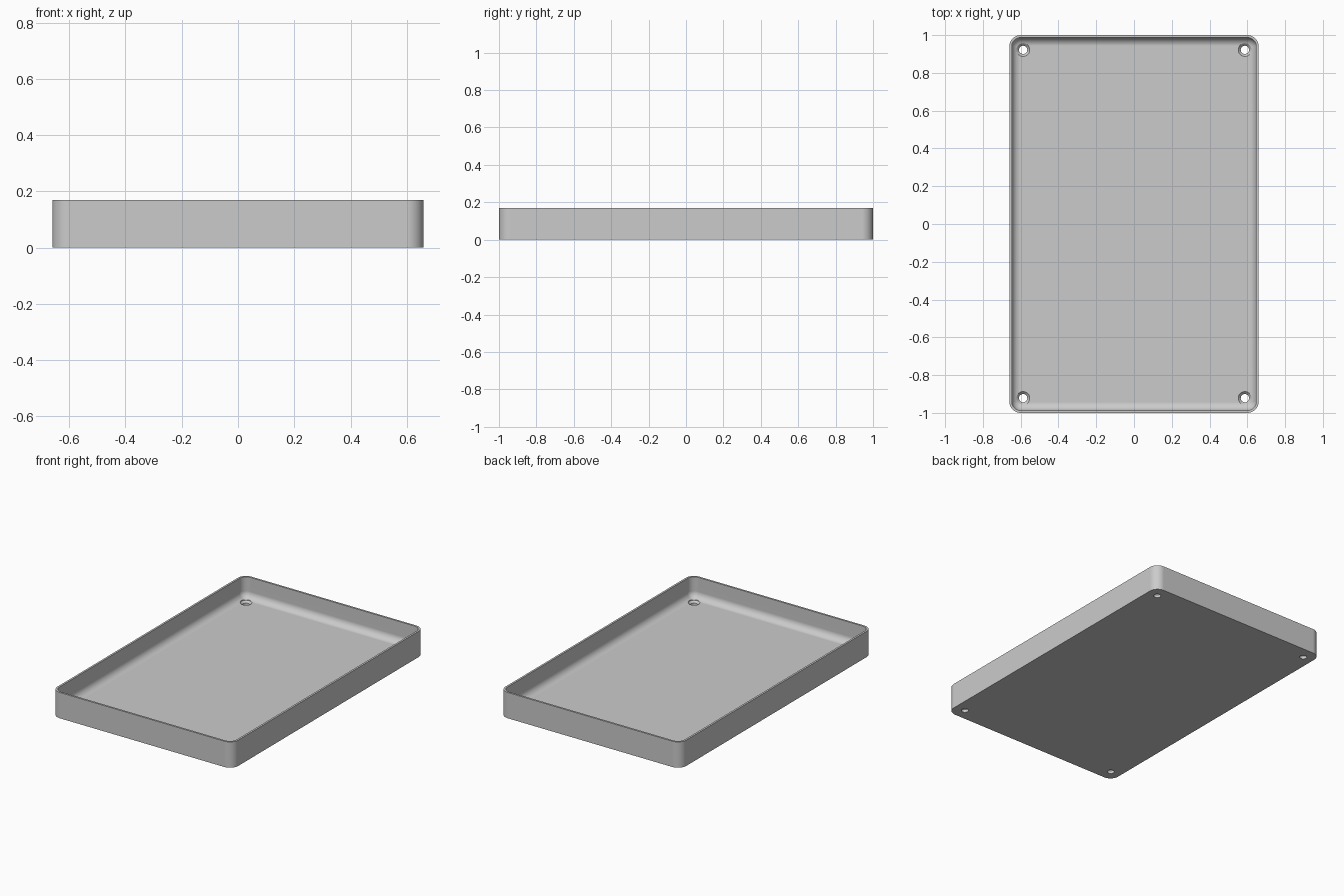
import bpy
import bmesh
from math import cos, sin, pi, radians

cube = bpy.data.objects.get("Cube")
if cube:
    bpy.data.objects.remove(cube, do_unlink=True)

# Main dimensions
HALF_X, HALF_Y, HEIGHT = 0.66, 1.0, 0.17
CORNER, WALL, FLOOR, FILLET = 0.06, 0.013, 0.032, 0.045
HOLE_X, HOLE_Y, HOLE_R, SINK_R = 0.587, 0.922, 0.022, 0.035
CORNER_STEPS, FILLET_STEPS = 10, 10

grey = bpy.data.materials.new("plain_grey")
grey.use_nodes = True
colour = (0.6, 0.6, 0.6, 1)
grey.diffuse_color = colour
grey.node_tree.nodes["Principled BSDF"].inputs["Base Color"].default_value = colour


def make_object(name, bm):
    bmesh.ops.recalc_face_normals(bm, faces=bm.faces)
    mesh = bpy.data.meshes.new(name)
    bm.to_mesh(mesh)
    bm.free()
    obj = bpy.data.objects.new(name, mesh)
    mesh.materials.append(grey)
    bpy.context.collection.objects.link(obj)
    return obj


def rounded_ring(bm, inset, z):
    """Rounded rectangle, inset from the outer wall."""
    r = CORNER - inset
    ring = []
    for k, (sx, sy) in enumerate([(1, 1), (-1, 1), (-1, -1), (1, -1)]):
        for i in range(CORNER_STEPS + 1):
            a = (k + i / CORNER_STEPS) * pi / 2
            ring.append(bm.verts.new((sx * (HALF_X - CORNER) + r * cos(a),
                                      sy * (HALF_Y - CORNER) + r * sin(a), z)))
    return ring


def circle_ring(bm, x, y, r, z, n=32):
    return [bm.verts.new((x + r * cos(2 * pi * i / n),
                          y + r * sin(2 * pi * i / n), z)) for i in range(n)]


def loft(bm, rings):
    """Join the rings in order and cap both ends."""
    for a, b in zip(rings, rings[1:]):
        for i in range(len(a)):
            j = (i + 1) % len(a)
            bm.faces.new((a[i], a[j], b[j], b[i]))
    bm.faces.new(rings[0])
    bm.faces.new(rings[-1])


# Tray: outer wall, rim, inner wall, filleted floor
bm = bmesh.new()
section = [(0, 0), (0, HEIGHT), (WALL, HEIGHT)]
for i in range(FILLET_STEPS + 1):
    a = i / FILLET_STEPS * pi / 2
    section.append((WALL + FILLET * (1 - cos(a)), FLOOR + FILLET * (1 - sin(a))))
loft(bm, [rounded_ring(bm, inset, z) for inset, z in section])
tray = make_object("tray", bm)

# Countersunk screw holes in the four corners
bm = bmesh.new()
for sx in (-1, 1):
    for sy in (-1, 1):
        profile = [(HOLE_R, -0.05), (HOLE_R, FLOOR - 0.013),
                   (SINK_R, FLOOR), (SINK_R, HEIGHT / 2)]
        loft(bm, [circle_ring(bm, sx * HOLE_X, sy * HOLE_Y, r, z) for r, z in profile])
cutter = make_object("hole_cutter", bm)
cutter.hide_render = True

bpy.ops.object.select_all(action='DESELECT')
tray.select_set(True)
bpy.context.view_layer.objects.active = tray
cut = tray.modifiers.new("holes", 'BOOLEAN')
cut.operation = 'DIFFERENCE'
cut.solver = 'EXACT'
cut.object = cutter
bpy.ops.object.modifier_apply(modifier=cut.name)
bpy.data.objects.remove(cutter, do_unlink=True)

# Smooth corners and fillet, flat floor and walls
bpy.ops.object.shade_smooth_by_angle(angle=radians(30))
weighted = tray.modifiers.new("flat_normals", 'WEIGHTED_NORMAL')
weighted.keep_sharp = True
